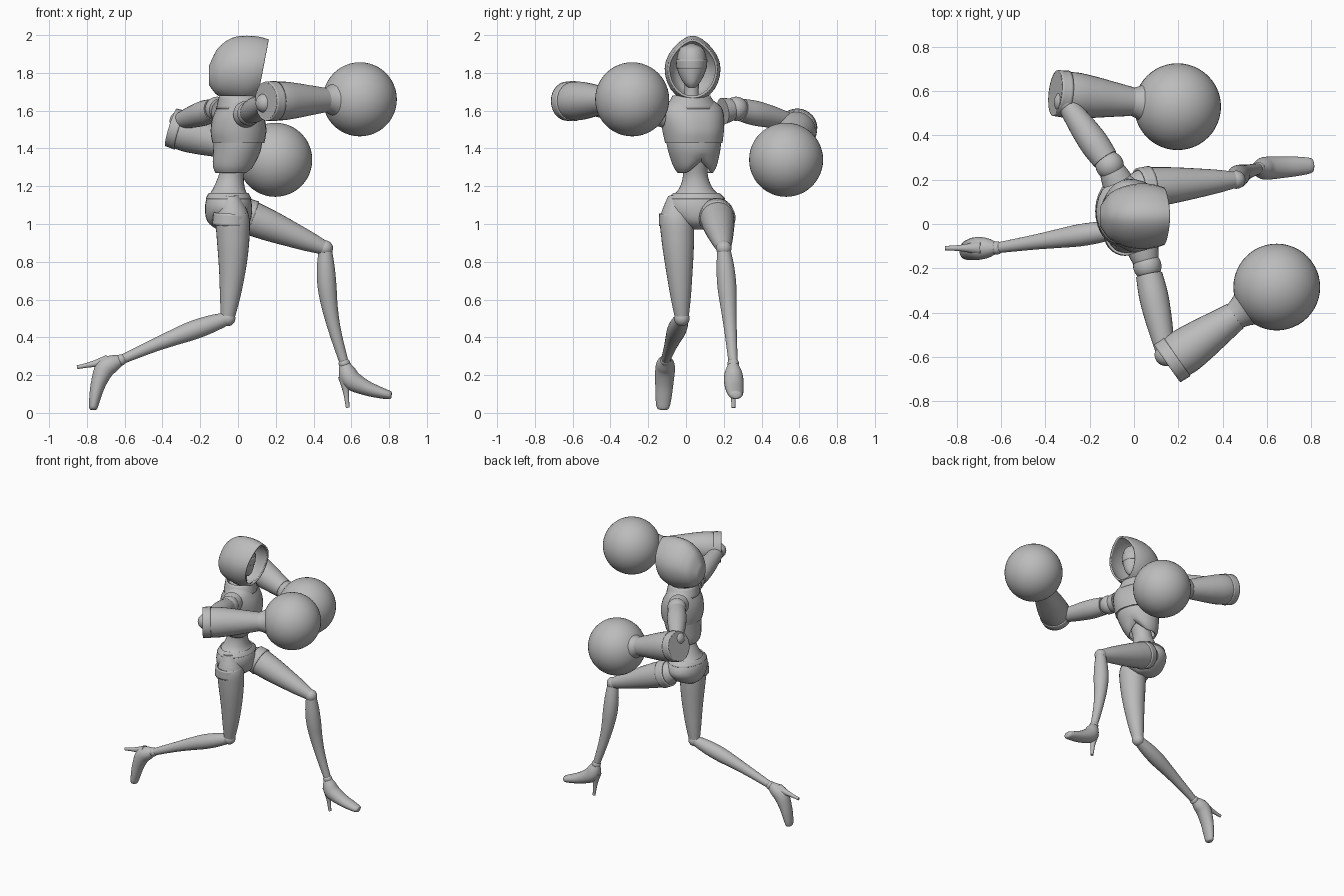
import bpy, bmesh, math
from mathutils import Vector, Matrix

cube = bpy.data.objects.get("Cube")
if cube:
    bpy.data.objects.remove(cube, do_unlink=True)

X, Y, Z = Matrix.Identity(3)

grey = bpy.data.materials.new("plain grey")
grey.use_nodes = True
grey.diffuse_color = (0.5, 0.5, 0.5, 1)
grey.node_tree.nodes["Principled BSDF"].inputs["Base Color"].default_value = grey.diffuse_color


def finish(obj):
    obj.data.materials.append(grey)
    bpy.ops.object.select_all(action="DESELECT")
    obj.select_set(True)
    bpy.context.view_layer.objects.active = obj
    bpy.ops.object.shade_smooth_by_angle(angle=math.radians(40))


def resample(rows, steps=4):
    """Smooth spline through rows of centre, width and depth."""
    out = []
    last = len(rows) - 1
    for i in range(last):
        start, end = rows[i], rows[i + 1]
        leave = (end - rows[max(i - 1, 0)]) / 2
        arrive = (rows[min(i + 2, last)] - start) / 2
        for k in range(steps):
            t = k / steps
            ease = t * t * (3 - 2 * t)
            out.append(start.lerp(end, ease) + leave * t * (1 - t) ** 2 - arrive * t * t * (1 - t))
    return out + [rows[last]]


def loft(name, stations, ref=Y, axis=None, shape=None, warp=None, caps=(True, True), shell=0):
    """Skin oval sections (centre, width, depth); width lies along ref."""
    rows = resample([Vector((*c, w, d)) for c, w, d in stations])
    mid = [row.xyz for row in rows] if len(rows[0]) < 5 else [Vector(row[:3]) for row in rows]
    sides = 28
    bm = bmesh.new()
    rings = []
    for i, row in enumerate(rows):
        along = axis or (mid[min(i + 1, len(mid) - 1)] - mid[max(i - 1, 0)]).normalized()
        wide = (ref - along * ref.dot(along)).normalized()
        deep = along.cross(wide)
        ring = []
        for j in range(sides):
            a = math.tau * j / sides
            u, v = math.cos(a), math.sin(a)
            if shape:
                u, v = shape(u, v)
            p = mid[i] + wide * u * row[3] + deep * v * row[4]
            ring.append(bm.verts.new(warp(p) if warp else p))
        rings.append(ring)
    for low, high in zip(rings, rings[1:]):
        for j in range(sides):
            k = (j + 1) % sides
            bm.faces.new((low[j], low[k], high[k], high[j]))
    if caps[0]:
        bm.faces.new(rings[0][::-1])
    if caps[1]:
        bm.faces.new(rings[-1])
    mesh = bpy.data.meshes.new(name)
    bm.to_mesh(mesh)
    bm.free()
    obj = bpy.data.objects.new(name, mesh)
    bpy.context.collection.objects.link(obj)
    if shell:
        thickness = obj.modifiers.new("thickness", "SOLIDIFY")
        thickness.thickness = shell
        thickness.offset = -1
    finish(obj)


def limb(name, start, end, radii, bow=Vector(), ref=Y, **options):
    """Round limb with evenly spaced radii, bowed sideways in the middle."""
    stations = []
    for i, r in enumerate(radii):
        t = i / (len(radii) - 1)
        stations.append((start.lerp(end, t) + bow * math.sin(math.pi * t), r, r))
    loft(name, stations, ref, **options)


def ball(name, centre, radius):
    bpy.ops.mesh.primitive_uv_sphere_add(segments=48, ring_count=24, radius=radius, location=centre)
    bpy.context.object.name = name
    finish(bpy.context.object)


def spine(z):
    """Centre of the body at a height; the chest sits ahead of the hips."""
    t = min(max((z - 1.15) / 0.3, 0), 1)
    return Vector((-0.05 + 0.05 * t * t * (3 - 2 * t), 0.03 + (1.65 - z) * 0.05, z))


def torso(name, rings, ref, **options):
    loft(name, [(spine(z), w, d) for z, w, d in rings], ref, axis=Z, **options)


# Torso, with the chest turned so the right shoulder leads
turn = math.radians(20)
lateral = Y * math.cos(turn) - X * math.sin(turn)


def rib_notch(p):
    """Raise the front middle of the rib plate into an arch."""
    side = abs((p - spine(p.z)).dot(lateral))
    low = max(0, 1.38 - p.z) if p.x > 0 else 0
    return p + Z * max(0, 0.07 - side) * low * 8


def breast(u, v):
    return u, v * (1 + 0.12 * max(0, -v) * abs(u))


torso("rib_plate", [(1.27, .095, .085), (1.31, .118, .11), (1.4, .143, .125), (1.47, .15, .125)],
      lateral, warp=rib_notch, caps=(False, False), shell=.012)
torso("bust_plate", [(1.43, .155, .132), (1.49, .165, .142), (1.56, .172, .13),
                     (1.62, .16, .1), (1.665, .1, .075)], lateral, shape=breast)
torso("collar", [(1.61, .145, .112), (1.68, .1, .1)], lateral, caps=(False, False), shell=.012)
torso("abdomen", [(.97, .035, .06), (1.01, .11, .11), (1.07, .163, .125), (1.13, .15, .118),
                  (1.18, .095, .088), (1.25, .067, .068), (1.33, .07, .068), (1.42, .085, .075)], Y)
torso("belt", [(1.135, .153, .121), (1.165, .122, .105)], Y, caps=(False, False), shell=.01)

# Neck, masked head and hood
skull = Vector((.008, .03, 0))
limb("neck", skull + Z * 1.6, skull + Z * 1.78, [.046, .037, .042])
loft("head", [(skull + Z * z + X * chin, w, d) for z, w, d, chin in
              [(1.722, .018, .03, .03), (1.75, .045, .065, .015), (1.81, .074, .095, 0),
               (1.87, .08, .1, 0), (1.93, .06, .075, 0), (1.955, .01, .01, 0)]], axis=Z)
loft("visor", [(skull + Z * 1.82, .079, .099), (skull + Z * 1.87, .084, .104)],
     axis=Z, caps=(False, False), shell=.008)


def peaked(u, v):
    return u * (1 - 0.28 * max(0, v) ** 2), v


def slant(p):
    return p + X * max(0, p.x) * (p.z - 1.84) * 1.4


hood = []
for i in range(9):
    x = -0.153 + 0.29 * i / 8
    w = 0.148 * (1 - ((x - 0.04) / 0.2) ** 2) ** 0.45
    hood.append((Vector((x, .035, 1.822 - 1.5 * min(0, x) ** 2)), w, w * 1.18))
loft("hood", hood, axis=X, shape=peaked, warp=slant, caps=(True, False), shell=.012)

# Arms: shoulder ball, upper arm, elbow, flared forearm and a big round fist
arms = {
    "right": [(.06, -.19, 1.585), (.145, -.59, 1.64), (.15, -.63, 1.65), (.645, -.285, 1.66)],
    "left": [(-.11, .265, 1.61), (-.31, .55, 1.545), (-.355, .592, 1.512), (.197, .53, 1.34)],
}
for side, joints in arms.items():
    shoulder, elbow, cuff, fist = map(Vector, joints)
    ball(side + "_shoulder", shoulder, .064)
    limb(side + "_shoulder_socket", shoulder.lerp(spine(1.57), .3), shoulder, [.07, .062, .05], ref=Z)
    limb(side + "_upper_arm", shoulder.lerp(elbow, .1), elbow, [.06, .066, .062, .053, .042], ref=Z)
    ball(side + "_elbow", elbow, .052)
    limb(side + "_forearm", cuff, cuff.lerp(fist, .62), [.096, .103, .094, .08, .066], ref=Z)
    limb(side + "_cuff", cuff, cuff.lerp(fist, .09), [.104, .107], ref=Z,
         caps=(False, False), shell=.01)
    limb(side + "_wrist", cuff.lerp(fist, .5), cuff.lerp(fist, .8), [.058, .06, .08, .12], ref=Z)
    ball(side + "_fist", fist, .196)

# Legs: the right trails behind with its foot tipped down, the left strides forward
legs = {
    "right": ([(-.035, -.055, 1.15), (-.055, -.022, .5), (-.62, -.108, .28)], 85, X * .018, Z * .01),
    "left": ([(-.05, .155, 1.08), (.462, .2, .872), (.563, .25, .262)], 0, Vector(), X * -.028),
}
# Foot profile from ankle to toe: forward, down, half width, half depth
sole = [(0, 0, .025, .027), (.015, .045, .045, .046), (.04, .09, .052, .052),
        (.115, .13, .048, .04), (.19, .155, .042, .03), (.24, .168, .032, .022), (.25, .17, .012, .012)]
for side, (joints, tip, thigh_bow, shin_bow) in legs.items():
    hip, knee, ankle = map(Vector, joints)
    limb(side + "_thigh", hip, knee, [.04, .087, .087, .078, .066, .053, .036], thigh_bow)
    limb(side + "_hip_band", hip.lerp(knee, .14), hip.lerp(knee, .24), [.092, .097],
         caps=(False, False), shell=.012)
    ball(side + "_knee", knee, .041)
    limb(side + "_shin", knee, ankle, [.034, .047, .05, .043, .035, .029, .024], shin_bow)
    ball(side + "_ankle", ankle, .03)

    tilt = Matrix.Rotation(math.radians(tip), 3, "Y")
    splay = math.copysign(0.06, ankle.y)

    def place(forward, down):
        return ankle + tilt @ Vector((forward, forward * splay, -down))

    loft(side + "_foot", [(place(f, d), w, h) for f, d, w, h in sole])
    limb(side + "_heel", place(0, .07), place(.018, .235), [.034, .024, .016, .012, .01])
